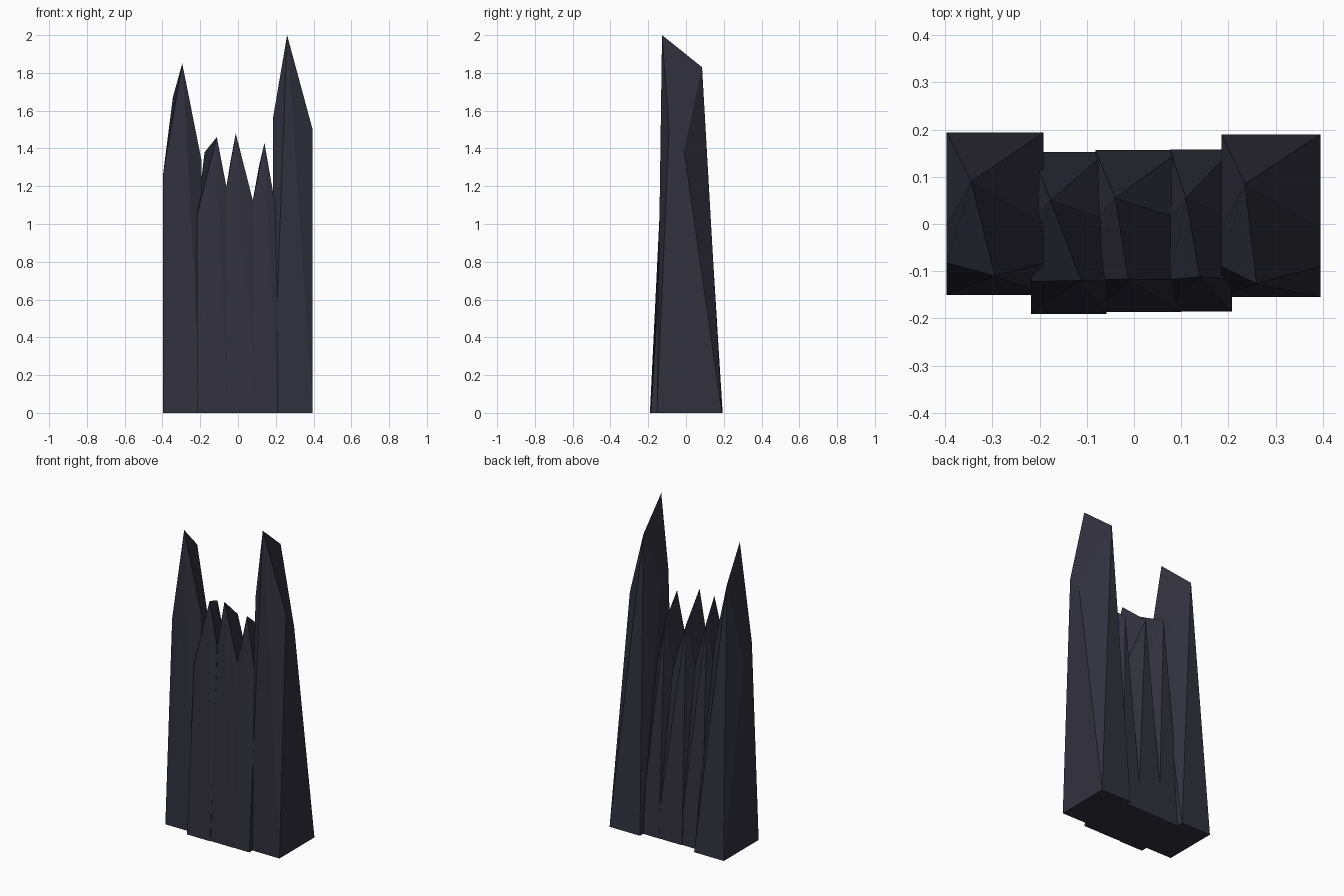
import bpy
import bmesh

default = bpy.data.objects.get("Cube")
if default:
    bpy.data.objects.remove(default, do_unlink=True)

# Dark blue-grey stone
stone = bpy.data.materials.new("dark_slate")
stone.use_nodes = True
colour = (0.031, 0.030, 0.048, 1)
stone.diffuse_color = colour
stone.node_tree.nodes["Principled BSDF"].inputs["Base Color"].default_value = colour


def spire(name, x, y, shoulder_y, left, right, ridge_front, ridge_back):
    """Tapered slab: box base, sloping shoulders (front z, back z), ridge on top."""
    bm = bmesh.new()
    base = [bm.verts.new((px, py, 0)) for py in y for px in x]
    shoulder = [bm.verts.new((px, shoulder_y[i], side[i]))
                for i in (0, 1) for px, side in zip(x, (left, right))]
    ridge = [bm.verts.new(p) for p in (ridge_front, ridge_back)]

    # Front and back: a tall triangle flanked by two narrow ones
    for i in (0, 1):
        a, b = base[2 * i:2 * i + 2]
        c, d = shoulder[2 * i:2 * i + 2]
        top = ridge[i]
        for face in ((a, b, top), (a, top, c), (b, d, top)):
            bm.faces.new(face)
    # Sides and roof slopes
    for s in (0, 1):
        bm.faces.new((base[s], base[s + 2], shoulder[s + 2], shoulder[s]))
        bm.faces.new((shoulder[s], shoulder[s + 2], ridge[1], ridge[0]))
    bm.faces.new((base[0], base[2], base[3], base[1]))
    bmesh.ops.recalc_face_normals(bm, faces=bm.faces[:])

    mesh = bpy.data.meshes.new(name)
    bm.to_mesh(mesh)
    bm.free()
    mesh.materials.append(stone)
    obj = bpy.data.objects.new(name, mesh)
    bpy.context.collection.objects.link(obj)


# Outer towers
spire("left_tower", (0.185, 0.395), (-0.155, 0.19), (-0.09, -0.01),
      (1.56, 1.45), (1.5, 1.39), (0.26, -0.127, 2), (0.235, 0.085, 1.83))
spire("right_tower", (-0.397, -0.192), (-0.15, 0.194), (-0.083, 0),
      (1.26, 1.16), (1.33, 1.2), (-0.295, -0.11, 1.85), (-0.345, 0.09, 1.67))

# Low spires between them
spire("right_spire", (-0.218, -0.058), (-0.191, 0.153), (-0.122, 0.01),
      (1.04, 0.96), (1.18, 1.02), (-0.112, -0.12, 1.46), (-0.177, 0.05, 1.38))
spire("middle_spire", (-0.082, 0.1), (-0.187, 0.157), (-0.118, 0.01),
      (1.07, 0.97), (1.04, 0.95), (-0.012, -0.117, 1.48), (-0.04, 0.055, 1.33))
spire("left_spire", (0.076, 0.208), (-0.186, 0.158), (-0.118, 0.01),
      (1.11, 1.0), (1.04, 0.93), (0.14, -0.112, 1.43), (0.11, 0.055, 1.3))
